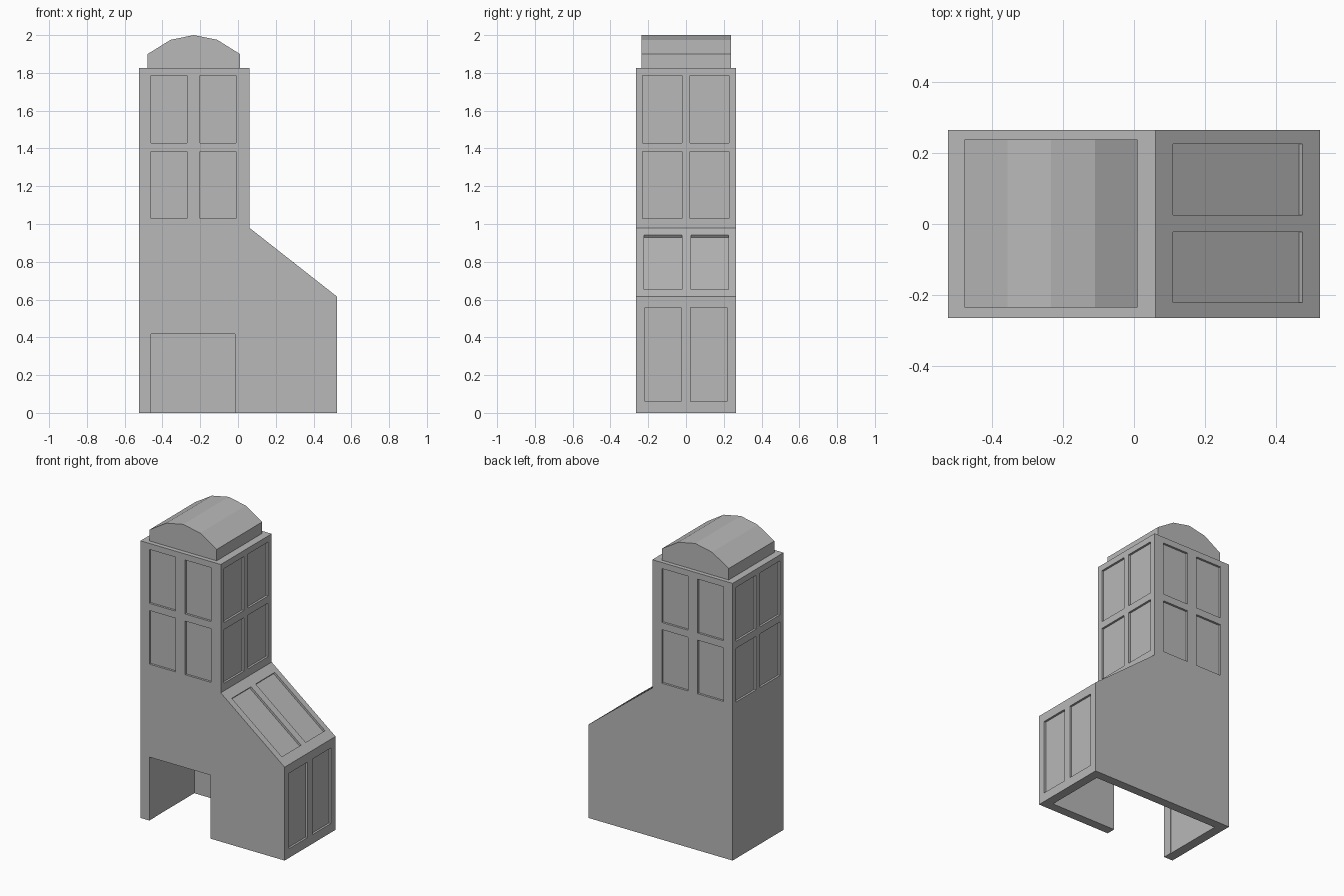
import bpy, bmesh, math
from mathutils import Matrix, Vector

if "Cube" in bpy.data.objects:
    bpy.data.objects.remove(bpy.data.objects["Cube"])

grey = bpy.data.materials.new("plain grey")
grey.diffuse_color = (0.48, 0.48, 0.48, 1)
grey.use_nodes = True
grey.node_tree.nodes["Principled BSDF"].inputs["Base Color"].default_value = grey.diffuse_color


def add_object(name, bm):
    bmesh.ops.recalc_face_normals(bm, faces=bm.faces)
    mesh = bpy.data.meshes.new(name)
    bm.to_mesh(mesh)
    bm.free()
    mesh.materials.append(grey)
    obj = bpy.data.objects.new(name, mesh)
    bpy.context.collection.objects.link(obj)
    return obj


def extrude_profile(name, points, y0, y1):
    """Closed x-z outline pulled along y."""
    bm = bmesh.new()
    face = bm.faces.new([bm.verts.new((x, y0, z)) for x, z in points])
    new = bmesh.ops.extrude_face_region(bm, geom=[face])["geom"]
    verts = [v for v in new if isinstance(v, bmesh.types.BMVert)]
    bmesh.ops.translate(bm, verts=verts, vec=(0, y1 - y0, 0))
    return add_object(name, bm)


def add_box(bm, lo, hi, tilt=Matrix()):
    lo, hi = Vector(lo), Vector(hi)
    size = Matrix.Diagonal((hi - lo).to_4d())
    size[3][3] = 1
    bmesh.ops.create_cube(bm, size=1, matrix=tilt @ Matrix.Translation((lo + hi) / 2) @ size)


def cut(target, bm, name):
    cutter = add_object(name, bm)
    cutter.hide_render = True
    cutter.hide_set(True)
    mod = target.modifiers.new(name, 'BOOLEAN')
    mod.operation = 'DIFFERENCE'
    mod.solver = 'EXACT'
    mod.object = cutter


# Tower with sloped annex, one outline
L, T, R, HY = -0.525, 0.06, 0.525, 0.265
EAVE, SLOPE_TOP, SLOPE_LOW, TOP = 0.012, 0.98, 0.615, 1.825
body = extrude_profile("tower_body", [(L, 0), (R, 0), (R, SLOPE_LOW), (T, SLOPE_TOP),
                                      (T, TOP), (L, TOP)], -HY, HY)

# Recessed window panels
D, OUT = 0.014, 0.05
panes = bmesh.new()
for z0, z1 in ((1.03, 1.383), (1.43, 1.785)):
    for x0, x1 in ((-0.46, -0.27), (-0.20, -0.01)):      # front and back of tower
        add_box(panes, (x0, -HY - OUT, z0), (x1, -HY + D, z1))
        add_box(panes, (x0, HY - D, z0), (x1, HY + OUT, z1))
    for y0, y1 in ((-0.23, -0.022), (0.02, 0.228)):      # both sides of tower
        add_box(panes, (T - D, y0, z0), (T + OUT, y1, z1))
        add_box(panes, (L - OUT, y0, z0), (L + D, y1, z1))

# Annex panels: upright pair and pair lying in the slope
angle = math.atan2(SLOPE_TOP - SLOPE_LOW, R - T)
tilt = Matrix.Translation((T, 0, SLOPE_TOP)) @ Matrix.Rotation(angle, 4, 'Y')
run = 1 / math.cos(angle)
for y0, y1 in ((-0.218, -0.026), (0.024, 0.216)):
    add_box(panes, (R - D, y0, 0.06), (R + OUT, y1, 0.557))
for y0, y1 in ((-0.222, -0.022), (0.026, 0.226)):
    add_box(panes, ((0.11 - T) * run, y0, -D), ((0.475 - T) * run, y1, OUT), tilt)
cut(body, panes, "window_cutter")

# Hollow ground floor, open below, with a wide doorway in front
room = bmesh.new()
add_box(room, (-0.462, -0.205, -0.1), (0.465, 0.205, 0.422))
cut(body, room, "room_cutter")
door = bmesh.new()
add_box(door, (-0.46, -0.35, -0.15), (-0.015, -0.1, 0.418))
cut(body, door, "doorway_cutter")

# Faceted barrel roof
extrude_profile("barrel_roof", [(-0.478, TOP - 0.01), (0.01, TOP - 0.01), (0.01, 1.9),
                                (-0.11, 1.975), (-0.234, 2.0), (-0.357, 1.975),
                                (-0.478, 1.9)], -0.236, 0.238)
